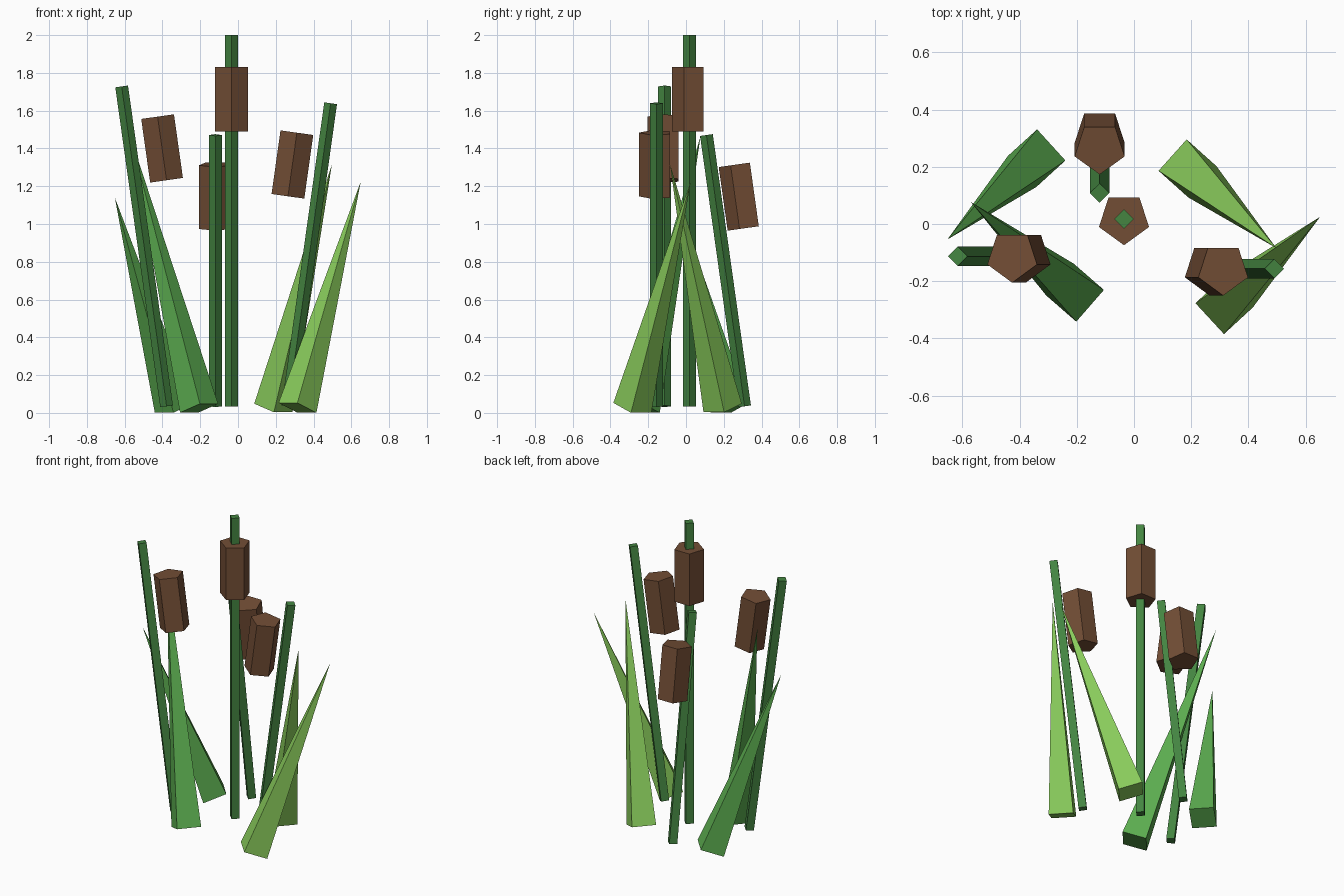
import bpy, bmesh, math
from mathutils import Matrix, Vector

if "Cube" in bpy.data.objects:
    bpy.data.objects.remove(bpy.data.objects["Cube"])


def material(name, rgb):
    m = bpy.data.materials.new(name)
    m.diffuse_color = (*rgb, 1)
    m.use_nodes = True
    m.node_tree.nodes["Principled BSDF"].inputs["Base Color"].default_value = m.diffuse_color
    return m


stem_green = material("stem green", (0.058, 0.235, 0.053))
leaf_green = material("leaf green", (0.107, 0.420, 0.080))
light_green = material("light leaf green", (0.250, 0.600, 0.105))
brown = material("seed head brown", (0.171, 0.076, 0.036))


def solid(name, mat, sides, radius, length, start, matrix, pointed=False):
    """Prism or pyramid rising from the local origin along local z."""
    bm = bmesh.new()
    angles = [start + math.tau * i / sides for i in range(sides)]
    base = [bm.verts.new((radius * math.cos(a), radius * math.sin(a), 0)) for a in angles]
    bm.faces.new(base[::-1])
    if pointed:
        top = [bm.verts.new((0, 0, length))] * sides
    else:
        top = [bm.verts.new((v.co.x, v.co.y, length)) for v in base]
        bm.faces.new(top)
    for i in range(sides):
        j = (i + 1) % sides
        ring = [base[i], base[j], top[j]]
        bm.faces.new(ring if pointed else ring + [top[i]])
    mesh = bpy.data.meshes.new(name)
    bm.to_mesh(mesh)
    bm.free()
    mesh.materials.append(mat)
    obj = bpy.data.objects.new(name, mesh)
    obj.matrix_world = matrix
    bpy.context.collection.objects.link(obj)


# Reeds: stem foot, stem length, seed head centre, lean axis and angle
LEAN = math.radians(8)
HEAD = 0.34
reeds = [
    ("centre", (-0.035, 0.018, 0.035), 1.965, (-0.035, 0.018, 1.66), "Y", 0),
    ("left", (-0.378, -0.113, 0.035), 1.71, (-0.402, -0.113, 1.40), "Y", -LEAN),
    ("right", (0.265, -0.156, 0.035), 1.62, (0.288, -0.158, 1.315), "Y", LEAN),
    ("back", (-0.12, 0.31, 0.035), 1.45, (-0.12, 0.288, 1.146), "X", LEAN),
]
for side, foot, length, centre, axis, angle in reeds:
    rot = Matrix.Rotation(angle, 4, axis)
    solid(side + "_stem", stem_green, 4, 0.034, length, 0,
          Matrix.Translation(foot) @ rot)
    solid(side + "_seed_head", brown, 5, 0.092, HEAD, -math.pi / 2,
          Matrix.Translation(centre) @ rot @ Matrix.Translation((0, 0, -HEAD / 2)))

# Leaves: square-based spikes from base centre to tip
leaves = [
    ("back_left_leaf", leaf_green, (-0.34, 0.23, 0.027), (-0.652, -0.054, 1.14)),
    ("front_left_leaf", leaf_green, (-0.206, -0.24, 0.025), (-0.57, 0.077, 1.465)),
    ("back_right_leaf", light_green, (0.187, 0.194, 0.026), (0.497, -0.084, 1.315)),
    ("front_right_leaf", light_green, (0.315, -0.284, 0.027), (0.65, 0.025, 1.225)),
]
for name, mat, foot, tip in leaves:
    d = Vector(tip) - Vector(foot)
    yaw = Matrix.Rotation(math.atan2(d.y, d.x), 4, "Z")
    tilt = Matrix.Rotation(math.atan2(d.xy.length, d.z), 4, "Y")
    solid(name, mat, 4, 0.104, d.length, math.pi / 4,
          Matrix.Translation(foot) @ yaw @ tilt, pointed=True)
